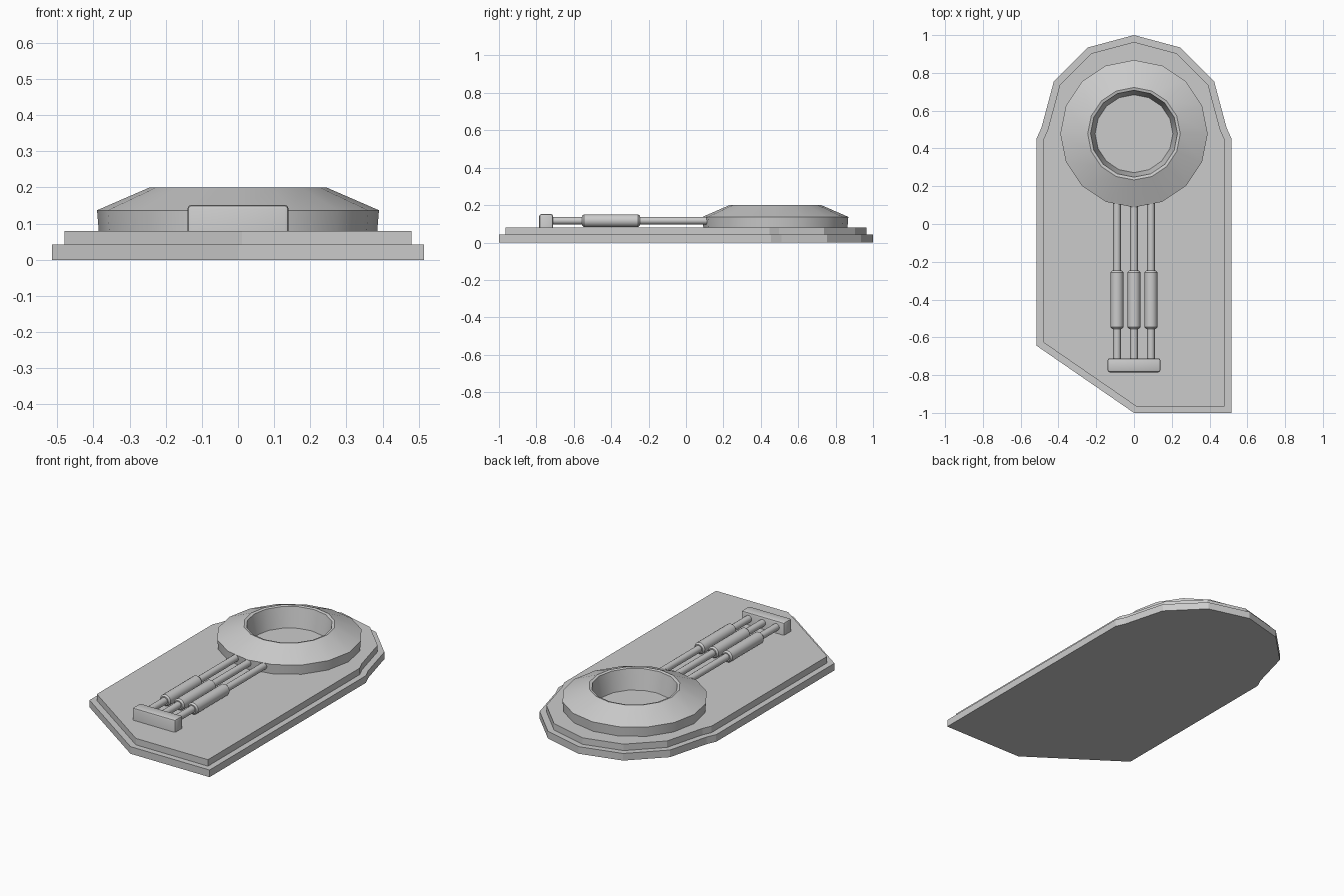
import bpy, bmesh
from math import cos, sin, pi, radians

if "Cube" in bpy.data.objects:
    bpy.data.objects.remove(bpy.data.objects["Cube"])


def add_object(name, bm, smooth=True):
    bmesh.ops.recalc_face_normals(bm, faces=bm.faces[:])
    mesh = bpy.data.meshes.new(name)
    bm.to_mesh(mesh)
    bm.free()
    ob = bpy.data.objects.new(name, mesh)
    bpy.context.collection.objects.link(ob)
    if smooth:
        bpy.ops.object.select_all(action='DESELECT')
        ob.select_set(True)
        bpy.context.view_layer.objects.active = ob
        bpy.ops.object.shade_smooth_by_angle(angle=radians(30))
    return ob


def lathe(name, profile, sides, place, closed=False):
    """Sweep (radius, height) points round an axis; place() maps to the model."""
    bm = bmesh.new()
    rings = [[bm.verts.new(place(r * cos(2 * pi * i / sides), r * sin(2 * pi * i / sides), h))
              for i in range(sides)] for r, h in profile]
    pairs = list(zip(rings, rings[1:]))
    if closed:
        pairs.append((rings[-1], rings[0]))
    else:
        bm.faces.new(rings[0])
        bm.faces.new(rings[-1])
    for a, b in pairs:
        for i in range(sides):
            j = (i + 1) % sides
            bm.faces.new((a[i], a[j], b[j], b[i]))
    return add_object(name, bm)


# Stepped base plate: rounded back, clipped front left corner
arc = [(0.49 * cos(k * pi / 6), 0.51 + 0.49 * sin(k * pi / 6)) for k in range(7)]
outline = [(0, -1), (0.515, -1), (0.515, 0.455)] + arc + [(-0.515, 0.455), (-0.515, -0.645)]
bm = bmesh.new()
bottom = [bm.verts.new((x, y, 0)) for x, y in outline]
top = [bm.verts.new((x, y, 0.042)) for x, y in outline]
bm.faces.new(bottom[::-1])
cap = bm.faces.new(top)
for i in range(len(outline)):
    j = (i + 1) % len(outline)
    bm.faces.new((bottom[i], bottom[j], top[j], top[i]))
bm.normal_update()
bmesh.ops.inset_region(bm, faces=[cap], thickness=0.035, use_even_offset=True)
step = bmesh.ops.extrude_discrete_faces(bm, faces=[cap])["faces"][0]
bmesh.ops.translate(bm, vec=(0, 0, 0.038), verts=step.verts[:])
add_object("base_plate", bm, smooth=False)

# Sloped round collar with open centre
lathe("round_collar",
      [(0.385, 0.075), (0.39, 0.137), (0.245, 0.2), (0.23, 0.196), (0.205, 0.075)],
      16, lambda x, y, h: (x, 0.478 + y, h), closed=True)

# Three rods, each with a chamfered sleeve
for n, px in enumerate((-0.09, 0, 0.09), 1):
    def along_y(x, y, h, px=px):
        return (px + x, h, 0.117 + y)
    lathe(f"rod_{n}", [(0.02, -0.74), (0.02, 0.18)], 16, along_y)
    lathe(f"rod_sleeve_{n}",
          [(0.026, -0.556), (0.034, -0.546), (0.034, -0.256), (0.026, -0.246)], 16, along_y)

# Bevelled end block holding the rods
bm = bmesh.new()
bmesh.ops.create_cube(bm, size=1)
for v in bm.verts:
    v.co = (v.co.x * 0.28, v.co.y * 0.074 - 0.748, v.co.z * 0.085 + 0.1095)
edges = [e for e in bm.edges if any(v.co.z > 0.1 for v in e.verts)]
bmesh.ops.bevel(bm, geom=edges, offset=0.011, segments=2, profile=0.5, affect='EDGES')
add_object("end_block", bm)
